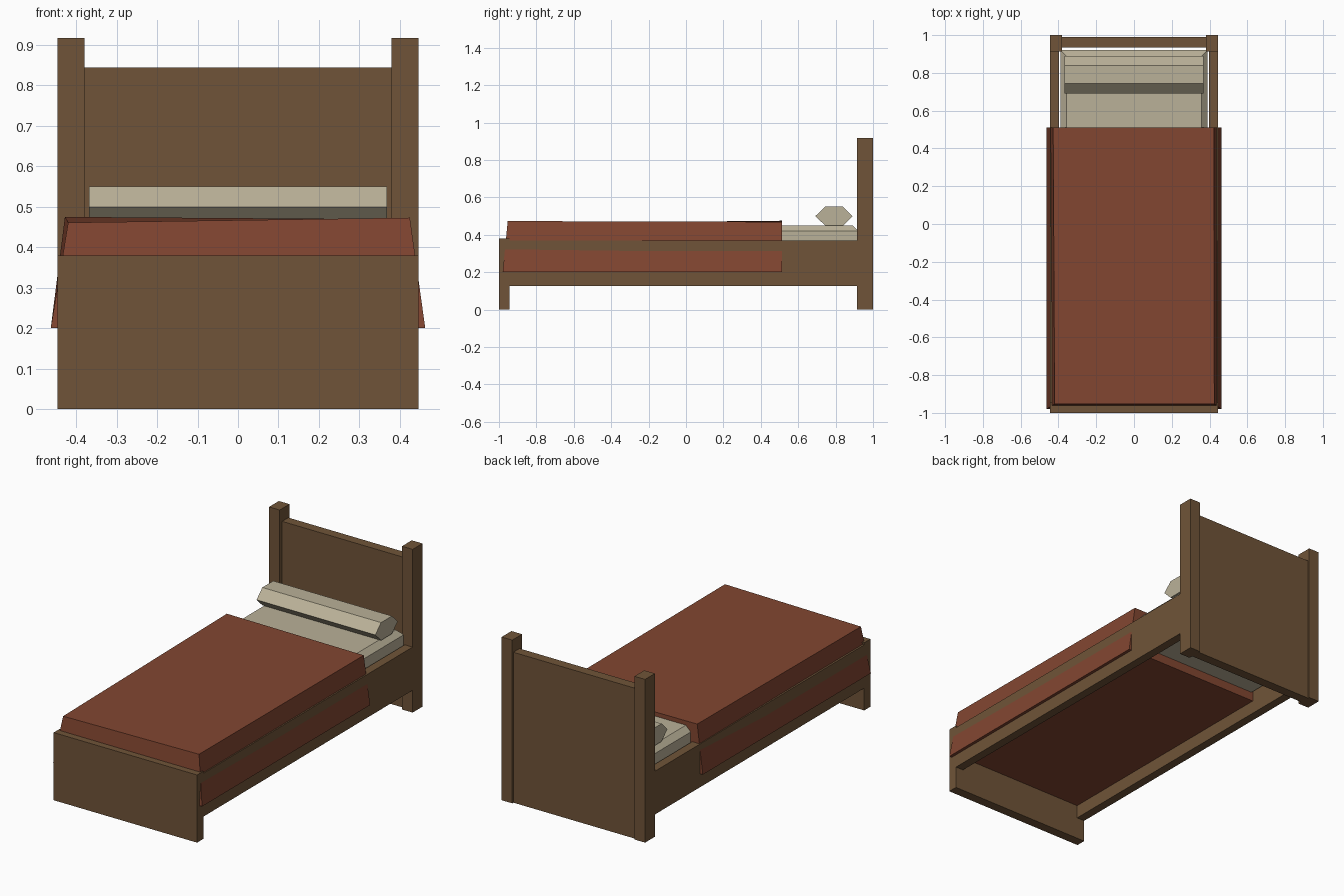
import bpy, bmesh

if "Cube" in bpy.data.objects:
    bpy.data.objects.remove(bpy.data.objects["Cube"])

def material(name, rgb):
    m = bpy.data.materials.new(name)
    m.diffuse_color = (*[(c / 255 / 1.0 + 0.055) ** 2.4 / 1.055 ** 2.4 for c in rgb], 1)
    m.use_nodes = True
    m.node_tree.nodes["Principled BSDF"].inputs["Base Color"].default_value = m.diffuse_color
    return m

wood = material("brown wood", (112, 84, 56))
red = material("rust red", (130, 70, 49))
cream = material("cream", (186, 177, 152))

def finish(name, bm, mat):
    bmesh.ops.recalc_face_normals(bm, faces=bm.faces)
    me = bpy.data.meshes.new(name)
    bm.to_mesh(me)
    bm.free()
    me.materials.append(mat)
    ob = bpy.data.objects.new(name, me)
    bpy.context.collection.objects.link(ob)
    return ob

def loft(name, ring_a, ring_b, mat):
    """Solid between two matching rings of points."""
    bm = bmesh.new()
    a = [bm.verts.new(p) for p in ring_a]
    b = [bm.verts.new(p) for p in ring_b]
    bm.faces.new(a)
    bm.faces.new(b)
    n = len(a)
    for i in range(n):
        j = (i + 1) % n
        bm.faces.new((a[i], a[j], b[j], b[i]))
    return finish(name, bm, mat)

def box(name, x0, x1, y0, y1, z0, z1, mat):
    r = [(x0, y0), (x1, y0), (x1, y1), (x0, y1)]
    return loft(name, [(x, y, z0) for x, y in r], [(x, y, z1) for x, y in r], mat)

# Frame: boards, posts and rails
box("footboard", -0.446, 0.446, -1.0, -0.945, 0, 0.38, wood)
box("headboard_panel", -0.38, 0.38, 0.935, 0.99, 0, 0.845, wood)
for side, s in (("left", -1), ("right", 1)):
    box(side + "_head_post", *sorted((s * 0.38, s * 0.446)), 0.913, 1.0, 0, 0.917, wood)
    box(side + "_rail", *sorted((s * 0.397, s * 0.446)), -0.95, 0.92, 0.125, 0.368, wood)

# Mattress with softened top edges
bm = bmesh.new()
bmesh.ops.create_cube(bm, size=1)
for v in bm.verts:
    v.co = (v.co.x * 0.776, v.co.y * 1.86 - 0.01, 0.35 + v.co.z * 0.2)
top = [e for e in bm.edges if all(v.co.z > 0.4 for v in e.verts)]
bmesh.ops.bevel(bm, geom=top, offset=0.03, segments=1, affect='EDGES')
finish("mattress", bm, cream)

# Blanket: flared block with a slightly uneven top
loft("blanket",
     [(-0.463, -0.98, 0.2), (0.463, -0.98, 0.2), (0.463, 0.512, 0.2), (-0.463, 0.512, 0.2)],
     [(-0.42, -0.953, 0.461), (0.425, -0.953, 0.473), (0.423, 0.512, 0.469), (-0.428, 0.512, 0.475)],
     red)

# Pillow: six-sided bolster
profile = [(0.692, 0.5), (0.743, 0.45), (0.84, 0.45), (0.89, 0.5), (0.84, 0.55), (0.743, 0.55)]
loft("pillow", [(-0.369, y, z) for y, z in profile], [(0.369, y, z) for y, z in profile], cream)
